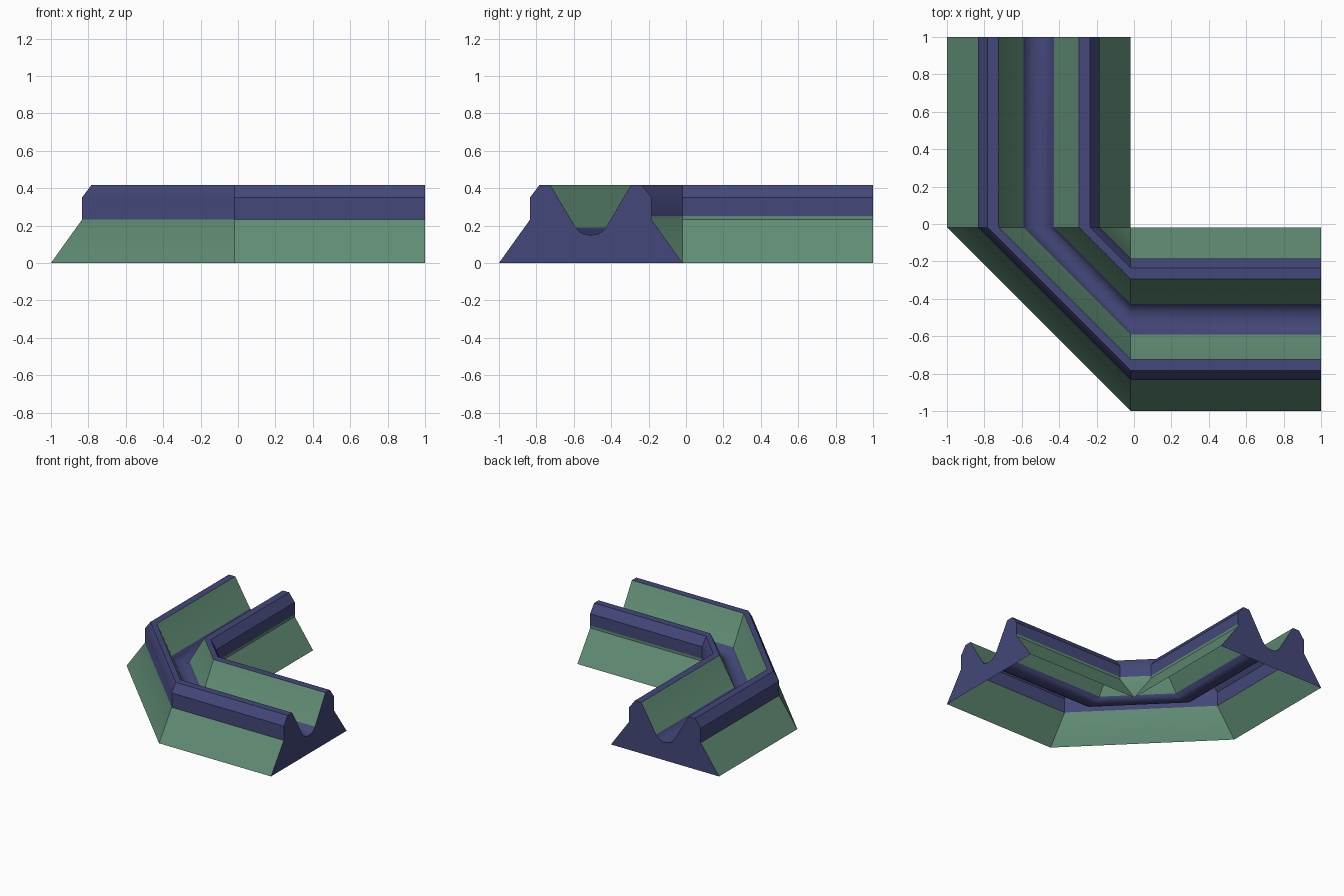
import bpy, bmesh, math

if "Cube" in bpy.data.objects:
    bpy.data.objects.remove(bpy.data.objects["Cube"])


def material(name, rgb):
    m = bpy.data.materials.new(name)
    m.diffuse_color = (*rgb, 1)
    m.use_nodes = True
    m.node_tree.nodes["Principled BSDF"].inputs["Base Color"].default_value = m.diffuse_color
    return m


GREEN, BLUE = 0, 1
mats = [material("moss green", (0.118, 0.265, 0.176)),
        material("slate blue", (0.057, 0.064, 0.19))]

# half cross-section: (distance from trench centre line, height, colour up to the next point)
C = -0.509
half = [(0.491, 0.0, GREEN), (0.325, 0.232, BLUE), (0.325, 0.35, BLUE),
        (0.274, 0.418, BLUE), (0.216, 0.418, GREEN), (0.081, 0.19, BLUE),
        (0.061, 0.168, BLUE), (0.037, 0.154, BLUE), (0.0, 0.149, BLUE)]
profile = [(C - d, z) for d, z, _ in half]
colours = [c for _, _, c in half[:-1]]
profile += [(C + d, z) for d, z, _ in half[-2::-1]]
colours += colours[::-1]
# the inner bank's green rises slightly above the crease
profile.insert(len(profile) - 2, (C + 0.325, 0.252))
colours.insert(len(colours) - 1, GREEN)

# sections: back end, first bend, second bend, right end
bend = C + 0.491
bm = bmesh.new()
sections = [[bm.verts.new(f(d, z)) for d, z in profile] for f in (
    lambda d, z: (d, 1, z),
    lambda d, z: (d, bend, z),
    lambda d, z: (bend, d, z),
    lambda d, z: (1, d, z))]

# banks, parapets and channel
for a, b in zip(sections, sections[1:]):
    for i, c in enumerate(colours):
        f = bm.faces.new((a[i], b[i], b[i + 1], a[i + 1]))
        f.material_index = c

# end walls (the underside is open)
for ring in (sections[0], sections[-1][::-1]):
    bm.faces.new(ring).material_index = BLUE
bmesh.ops.remove_doubles(bm, verts=bm.verts, dist=0.0005)

mesh = bpy.data.meshes.new("trench_corner")
bm.to_mesh(mesh)
bm.free()
for m in mats:
    mesh.materials.append(m)
obj = bpy.data.objects.new("trench_corner", mesh)
bpy.context.collection.objects.link(obj)
bpy.context.view_layer.objects.active = obj
obj.select_set(True)
bpy.ops.object.shade_smooth_by_angle(angle=math.radians(30))
